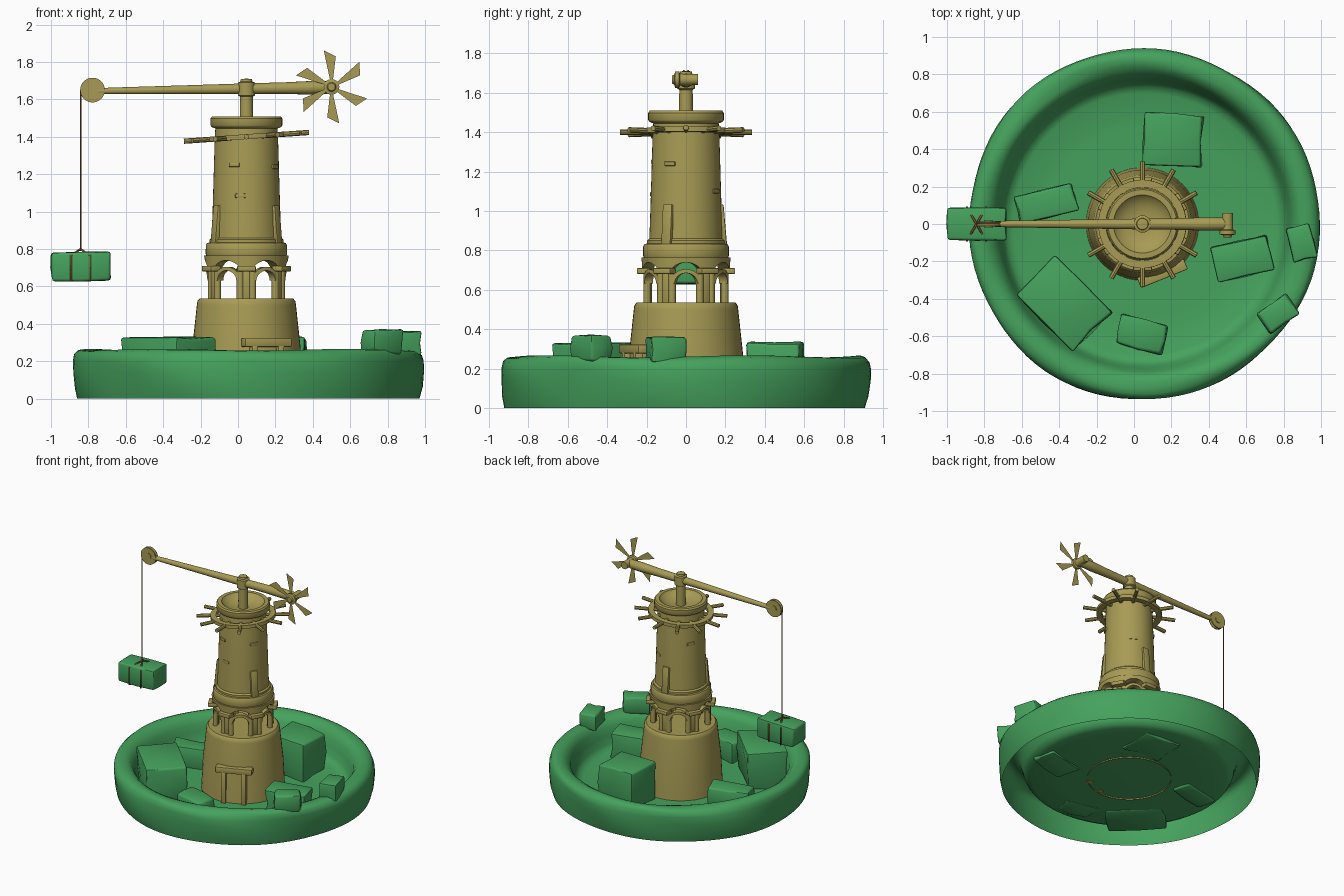
import bpy, bmesh, random
from math import sin, cos, pi, radians, sqrt
from mathutils import Vector, Matrix

if "Cube" in bpy.data.objects:
    bpy.data.objects.remove(bpy.data.objects["Cube"])

random.seed(4)
CX = 0.045  # tower axis


def material(name, rgb):
    m = bpy.data.materials.new(name)
    m.diffuse_color = (*rgb, 1)
    m.use_nodes = True
    m.node_tree.nodes["Principled BSDF"].inputs["Base Color"].default_value = m.diffuse_color
    return m


GREEN = material("green_rock", (0.06, 0.36, 0.11))
TAN = material("tan_stone", (0.39, 0.33, 0.09))
BROWN = material("brown_rope", (0.2, 0.1, 0.03))


def finish(name, bm, mat, loc=(0, 0, 0), rot=(0, 0, 0), angle=35):
    me = bpy.data.meshes.new(name)
    bm.to_mesh(me)
    bm.free()
    me.shade_smooth()
    me.set_sharp_from_angle(angle=radians(angle))
    me.materials.append(mat)
    ob = bpy.data.objects.new(name, me)
    ob.location, ob.rotation_euler = loc, rot
    bpy.context.collection.objects.link(ob)
    return ob


def lathe(name, profile, mat, loc=(CX, 0, 0), rot=(0, 0, 0), seg=48, loop=False, shape=None, angle=35):
    """Spin (radius, z) points, listed from bottom to top, around z."""
    bm = bmesh.new()
    rows = []
    for i, (r, z) in enumerate(profile):
        row = []
        for j in range(seg):
            a = 2 * pi * j / seg
            p = Vector((r * cos(a), r * sin(a), z))
            row.append(bm.verts.new(shape(p, a, i) if shape else p))
        rows.append(row)
    for i in range(len(rows) - (0 if loop else 1)):
        lo, hi = rows[i], rows[(i + 1) % len(rows)]
        for j in range(seg):
            k = (j + 1) % seg
            bm.faces.new((lo[j], lo[k], hi[k], hi[j]))
    bmesh.ops.remove_doubles(bm, verts=bm.verts, dist=1e-5)
    return finish(name, bm, mat, loc, rot, angle)


def rod(name, p0, p1, r, mat, seg=16):
    p0, p1 = Vector(p0), Vector(p1)
    d = p1 - p0
    bm = bmesh.new()
    bmesh.ops.create_cone(bm, cap_ends=True, segments=seg, radius1=r, radius2=r, depth=d.length)
    m = Matrix.Translation((p0 + p1) / 2) @ d.to_track_quat('Z', 'Y').to_matrix().to_4x4()
    bmesh.ops.transform(bm, matrix=m, verts=bm.verts)
    return finish(name, bm, mat)


def block(name, loc, size, mat, rot=(0, 0, 0), bevel=0.006, rough=0.0):
    bm = bmesh.new()
    bmesh.ops.create_cube(bm, size=1)
    if rough:
        bmesh.ops.subdivide_edges(bm, edges=bm.edges, cuts=1, use_grid_fill=True)
        for v in bm.verts:
            v.co *= 1 - random.random() * rough
    bmesh.ops.scale(bm, vec=size, verts=bm.verts)
    edges = [e for e in bm.edges if e.calc_face_angle(0) > radians(45)]
    bmesh.ops.bevel(bm, geom=edges, offset=bevel, segments=2, affect='EDGES', profile=0.5)
    return finish(name, bm, mat, loc, rot, 45 if rough else 30)


def polar(r, a, z):
    return (CX + r * cos(a), r * sin(a), z)


# Round island with a raised, slightly uneven rim (open underneath)
def wobble(p, a, i):
    if i < 9:
        k = 1 + 0.006 * sin(3 * a + i * 0.5) + 0.004 * sin(7 * a + 1 + i)
        return Vector((p.x * k, p.y * k, p.z + (0.005 * sin(5 * a + i) if 0 < i else 0)))
    return p


lathe("island", [(0.915, 0.0), (0.93, 0.06), (0.937, 0.14), (0.938, 0.2), (0.93, 0.235), (0.91, 0.255),
                 (0.88, 0.262), (0.845, 0.257), (0.815, 0.24), (0.79, 0.205), (0.772, 0.15), (0.755, 0.09),
                 (0.735, 0.06), (0.7, 0.045), (0.5, 0.04), (0, 0.04)],
      GREEN, (0.052, 0, 0), seg=96, shape=wobble, angle=60)

# Boulders: x, y, length, depth, bottom, top, turn
for i, (x, y, l, d, z0, z1, t) in enumerate([
        (0.21, 0.45, 0.33, 0.29, 0.02, 0.34, -3), (-0.47, 0.11, 0.34, 0.16, 0.02, 0.2, 14),
        (-0.375, -0.425, 0.45, 0.31, 0.02, 0.335, -45), (0.04, -0.59, 0.27, 0.17, 0.03, 0.2, -14),
        (0.58, -0.185, 0.32, 0.2, 0.02, 0.24, 13), (0.895, -0.1, 0.14, 0.2, 0.23, 0.365, 14),
        (0.77, -0.48, 0.2, 0.14, 0.23, 0.375, 35)]):
    block(f"boulder_{i + 1}", (x, y, (z0 + z1) / 2), (l, d, z1 - z0), GREEN,
          (0, 0, radians(t)), 0.014, 0.13)

# Tower foot
lathe("tower_foot", [(0.302, 0.03), (0.29, 0.27), (0.265, 0.5), (0.262, 0.522), (0.25, 0.535), (0, 0.535)], TAN)

# Doorway: lintel slab on two jambs
da = radians(-68)
for name, s, z, size in [("door_lintel", 0, 0.3, (0.06, 0.27, 0.045)),
                         ("door_jamb_left", -0.075, 0.16, (0.06, 0.035, 0.25)),
                         ("door_jamb_right", 0.075, 0.16, (0.06, 0.035, 0.25))]:
    x, y, _ = polar(0.285, da, 0)
    block(name, (x - s * sin(da), y + s * cos(da), z), size, TAN, (0, 0, da))


# Open arcade: six piers with paired columns, free arch bands between them
def arch_band(name, a0, R=0.195):
    bm = bmesh.new()
    n, rings = 14, []
    for k in range(n + 1):
        t = pi * k / n
        ring = []
        for r, w in ((R - 0.022, 0.053), (R + 0.022, 0.053), (R + 0.022, 0.073), (R - 0.022, 0.073)):
            ring.append(bm.verts.new(polar(r, a0 + w * cos(t) / R, 0.632 + w * sin(t))))
        rings.append(ring)
    for u, v in zip(rings, rings[1:]):
        for q in range(4):
            bm.faces.new((u[q], u[(q + 1) % 4], v[(q + 1) % 4], v[q]))
    bm.faces.new(rings[0])
    bm.faces.new(rings[-1])
    bmesh.ops.recalc_face_normals(bm, faces=bm.faces)
    finish(name, bm, TAN)


for i in range(6):
    a = radians(30 + 60 * i)
    arch_band(f"arch_band_{i + 1}", radians(60 * i))
    for s in (-1, 1):
        b = a + s * 0.165
        rod(f"column_{i + 1}_{'a' if s < 0 else 'b'}", polar(0.2, b, 0.53), polar(0.2, b, 0.7), 0.019, TAN)
    block(f"pier_{i + 1}", polar(0.19, a, 0.62), (0.035, 0.05, 0.18), TAN, (0, 0, a))
    block(f"capital_{i + 1}", polar(0.217, a, 0.695), (0.065, 0.1, 0.03), TAN, (0, 0, a))


# Lintel ring with a scalloped lower edge over each arch
def scallop(p, a, i):
    d = 0.2 * ((a + pi / 6) % (pi / 3) - pi / 6)
    if i in (0, 3):
        p.z = max(0.7, 0.652 + sqrt(max(0, 0.087 ** 2 - d * d)))
    return p


lathe("arcade_lintel", [(0.222, 0.7), (0.226, 0.765), (0.165, 0.765), (0.165, 0.7)], TAN,
      seg=96, loop=True, shape=scallop)

# Main drum, with dished cap
lathe("tower_drum", [(0, 0.757), (0.212, 0.757), (0.218, 0.775), (0.217, 0.82), (0.21, 0.832), (0.198, 0.835),
                     (0.198, 0.85), (0.186, 0.86), (0.18, 1.03), (0.169, 1.4), (0.166, 1.445), (0.185, 1.452),
                     (0.192, 1.462), (0.192, 1.498), (0.184, 1.509), (0.155, 1.509), (0.145, 1.495),
                     (0.1, 1.47), (0.05, 1.46), (0, 1.46)], TAN)
for i, deg in enumerate((-30, 90, 210)):
    a = radians(deg)
    block(f"buttress_{i + 1}", polar(0.182, a, 0.93), (0.035, 0.055, 0.205), TAN, (0, radians(-5), a))
for i, (deg, z) in enumerate([(-100, 1.085), (-112, 1.25), (-28, 1.24), (60, 1.1), (150, 1.22)]):
    a = radians(deg)
    block(f"wall_brick_{i + 1}", polar(0.168, a, z), (0.025, 0.06, 0.022), TAN, (0, 0, a), 0.004)

# Tilted turning ring with twelve handles
tilt = Matrix.Translation((CX, 0, 1.4)) @ Matrix.Rotation(radians(-4), 4, 'Y')
lathe("turning_ring", [(0.236, -0.012), (0.236, 0.014), (0.195, 0.014), (0.195, -0.012)], TAN,
      (CX, 0, 1.4), (0, radians(-4), 0), loop=True)
for i in range(12):
    a = 2 * pi * i / 12
    c = Vector((cos(a), sin(a), 0))
    rod(f"handle_{i + 1}", tilt @ (c * 0.16), tilt @ (c * 0.335), 0.014, TAN, 8)

# Mast and swinging beam
lathe("mast", [(0.036, 1.45), (0.034, 1.615), (0.046, 1.622), (0.046, 1.69), (0.032, 1.695),
               (0.03, 1.708), (0, 1.712)], TAN, seg=24)
lathe("beam", [(0, -0.79), (0.016, -0.79), (0.018, -0.7), (0.024, -0.3), (0.029, 0), (0.031, 0.2),
               (0.036, 0.34), (0.034, 0.43), (0.026, 0.46), (0, 0.46)], TAN,
      (CX, 0, 1.657), (0, radians(89.1), 0), seg=16)

# Fan on the beam's tail
lathe("fan_hub", [(0, -0.06), (0.028, -0.06), (0.03, 0.03), (0.042, 0.035), (0.042, 0.055),
                  (0.025, 0.06), (0.02, 0.072), (0, 0.072)], TAN, (0.5, 0, 1.667), (radians(90), 0, 0), seg=20)
bm = bmesh.new()
for i in range(6):
    a = radians(42 + 60 * i)
    pts = [(0.03, 0.0), (0.2, 0.0), (0.165, -20), (0.03, -25)]
    bm.faces.new([bm.verts.new((0.5 + r * cos(a + radians(d)), -0.05, 1.667 + r * sin(a + radians(d))))
                  for r, d in pts])
finish("fan_blades", bm, TAN)

# Pulley wheel at the beam's tip
lathe("pulley", [(0, -0.018), (0.025, -0.018), (0.025, -0.014), (0.066, -0.014), (0.066, -0.008), (0.058, 0),
                 (0.066, 0.008), (0.066, 0.014), (0.025, 0.014), (0.025, 0.018), (0, 0.018)], TAN,
      (-0.778, 0, 1.65), (radians(90), 0, 0), seg=32)

# Hanging stone, hoist rope and crossed straps
block("hanging_stone", (-0.84, 0, 0.706), (0.33, 0.18, 0.16), GREEN, (0, radians(-1), 0), 0.014, 0.07)
rod("hoist_rope", (-0.842, 0, 0.79), (-0.842, 0, 1.65), 0.004, BROWN, 8)
for s in (-1, 1):
    cu = bpy.data.curves.new("strap", 'CURVE')
    cu.dimensions, cu.bevel_depth, cu.bevel_resolution = '3D', 0.006, 1
    sp = cu.splines.new('POLY')
    path = [(-1, 0.63), (-1, 0.765), (0, 0.8), (1, 0.765), (1, 0.63)]
    sp.points.add(len(path) - 1)
    for p, (k, z) in zip(sp.points, path):
        p.co = (-0.842 + 0.052 * k * s, 0.09 * k, z, 1)
    sp.use_cyclic_u = True
    cu.materials.append(BROWN)
    bpy.context.collection.objects.link(bpy.data.objects.new(f"strap_{'a' if s < 0 else 'b'}", cu))
